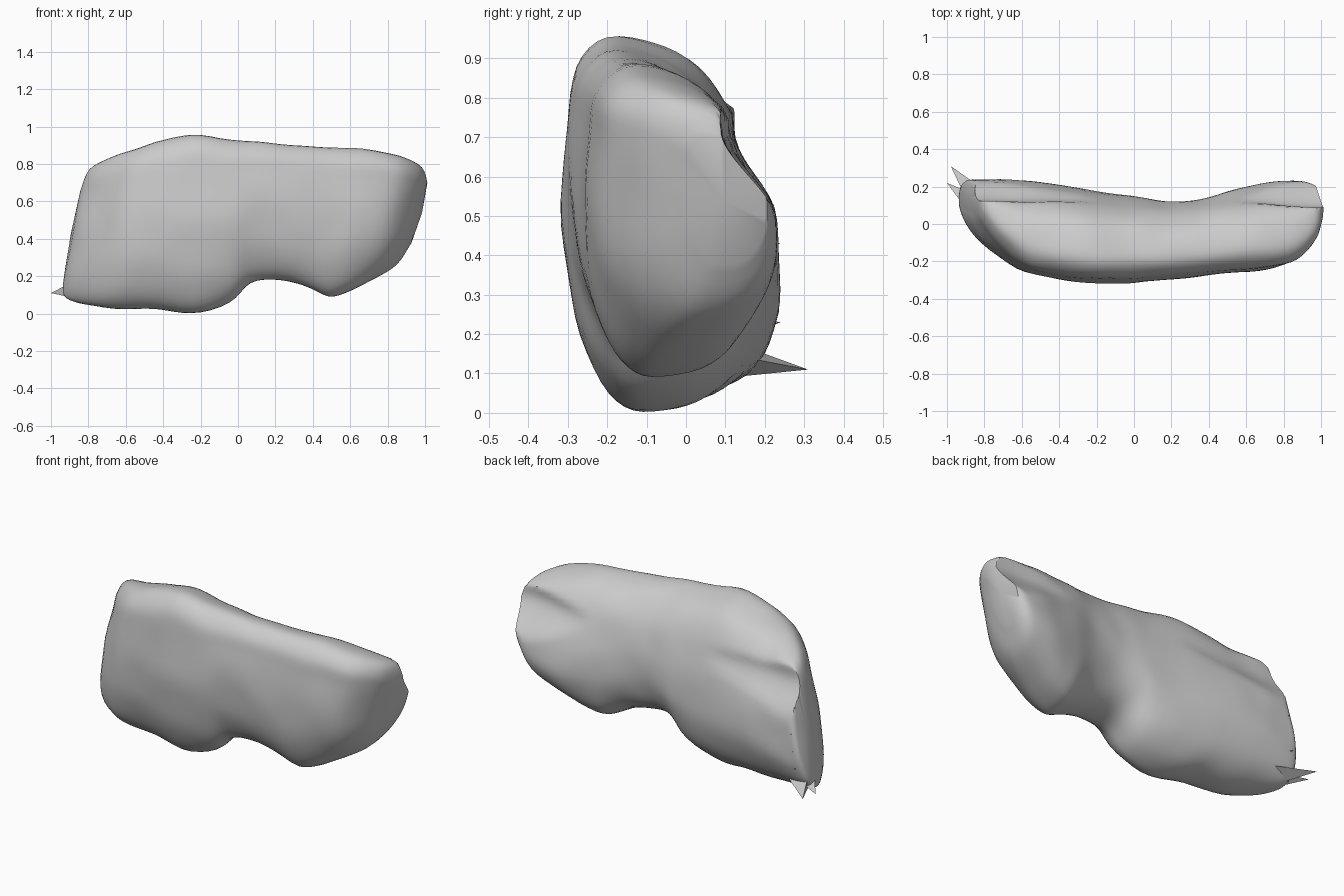
import bpy, bmesh, math
from mathutils import Vector, noise

cube = bpy.data.objects.get("Cube")
if cube:
    bpy.data.objects.remove(cube, do_unlink=True)

grey = bpy.data.materials.new("stone grey")
grey.use_nodes = True
COLOUR = (0.6, 0.6, 0.6, 1)
grey.diffuse_color = COLOUR
grey.node_tree.nodes["Principled BSDF"].inputs["Base Color"].default_value = COLOUR

# Stations along the body: x, front y, back y, bottom z, top z
STATIONS = [
    (-.88, .08, .20, .20, .66), (-.86, .0, .235, .10, .77), (-.77, -.13, .24, .055, .83),
    (-.62, -.245, .225, .03, .87), (-.45, -.285, .21, .025, .91), (-.25, -.31, .18, .005, .955),
    (-.05, -.315, .15, .06, .93), (.07, -.305, .13, .165, .915), (.20, -.295, .115, .185, .905),
    (.35, -.28, .13, .155, .895), (.50, -.265, .17, .095, .885), (.65, -.25, .20, .12, .87),
    (.80, -.21, .225, .19, .83), (.90, -.10, .23, .27, .78), (.945, .0, .21, .38, .70)]

# Cross-section outline in unit (depth, height)
OUTLINE = [(.32, .01), (.16, .11), (.045, .3), (0, .55), (.03, .78), (.07, .92), (.23, 1), (.47, .985),
           (.68, .92), (.84, .8), (.94, .65), (1, .48), (1, .3), (.9, .14), (.73, .04), (.51, 0)]


def spline(points, steps, closed=False):
    """Catmull-Rom curve through points of any dimension."""
    n, out = len(points), []
    for i in range(n if closed else n - 1):
        pick = [points[(i + k) % n] if closed else points[min(max(i + k, 0), n - 1)]
                for k in (-1, 0, 1, 2)]
        for s in range(steps):
            t = s / steps
            out.append([b + t / 2 * (c - a + t * (2*a - 5*b + 4*c - d + t * (3*(b - c) + d - a)))
                        for a, b, c, d in zip(*pick)])
    return out if closed else out + [list(points[-1])]


def ramp(value, start, end):
    t = min(1, max(0, (value - start) / (end - start)))
    return t * t * (3 - 2 * t)


def back_limit(x, z):
    """Deepest y of the back: a set-back upper wall, a shelf at mid height, full depth below."""
    wall = .12 - .03 * ramp(x, .5, .9) - max(0, z - .8)
    return wall + (.235 - wall) * ramp(z, .72, .48)


def finish(bm, name):
    bmesh.ops.recalc_face_normals(bm, faces=bm.faces)
    mesh = bpy.data.meshes.new(name)
    bm.to_mesh(mesh)
    bm.free()
    obj = bpy.data.objects.new(name, mesh)
    bpy.context.collection.objects.link(obj)
    mesh.materials.append(grey)
    bpy.ops.object.select_all(action='DESELECT')
    obj.select_set(True)
    bpy.context.view_layer.objects.active = obj
    bpy.ops.object.shade_smooth_by_angle(angle=math.radians(40))


# Body: curved slab lofted through the stations, its ends leaning with height
bm = bmesh.new()
rings = []
for x, front, back, low, high in spline(STATIONS, 4):
    lean = (.2 if x < 0 else .25) * min(1, max(0, (abs(x) - .45) / .3))
    ring = []
    for u, v in spline(OUTLINE, 4, closed=True):
        z = low + v * (high - low)
        y = min(front + u * (back - front), back_limit(x, z))
        p = Vector((x + lean * (z - .45), y, z))
        bump = noise.noise_vector(p * 5) * .008
        ring.append(bm.verts.new(p + bump))
    rings.append(ring)
for a, b in zip(rings, rings[1:]):
    for i in range(len(a)):
        j = (i + 1) % len(a)
        bm.faces.new((a[i], a[j], b[j], b[i]))

# Rounded end caps
for ring, push in ((rings[0], -.008), (rings[-1], .015)):
    centre = sum((v.co for v in ring), Vector()) / len(ring)
    tip = bm.verts.new(centre + Vector((push, 0, 0)))
    for i in range(len(ring)):
        bm.faces.new((ring[i], ring[(i + 1) % len(ring)], tip))
finish(bm, "body")


def shard(name, base, tip, width):
    """Thin three-sided spike from base to tip."""
    base, tip = Vector(base), Vector(tip)
    axis = (tip - base).normalized()
    side = axis.cross(Vector((0, 0, 1))).normalized()
    up = side.cross(axis)
    bm = bmesh.new()
    foot = [bm.verts.new(base + width * (side * math.cos(a) + up * .7 * math.sin(a)))
            for a in (0, math.tau / 3, 2 * math.tau / 3)]
    point = bm.verts.new(tip)
    bm.faces.new(foot)
    for i in range(3):
        bm.faces.new((foot[i], foot[(i + 1) % 3], point))
    finish(bm, name)


# Torn corner and ragged spikes along the right-hand edge
shard("corner_tail", (-.83, .10, .14), (-.98, .31, .11), .09)
shard("corner_lip", (-.84, .07, .13), (-1.0, .22, .11), .08)
for k, z in enumerate((.22, .32, .42)):
    shard(f"edge_spike_{k + 1}", (-.82 + .1 * (z - .3), .14, z), (-.88 + .12 * (z - .2), .24, z + .01), .05)
